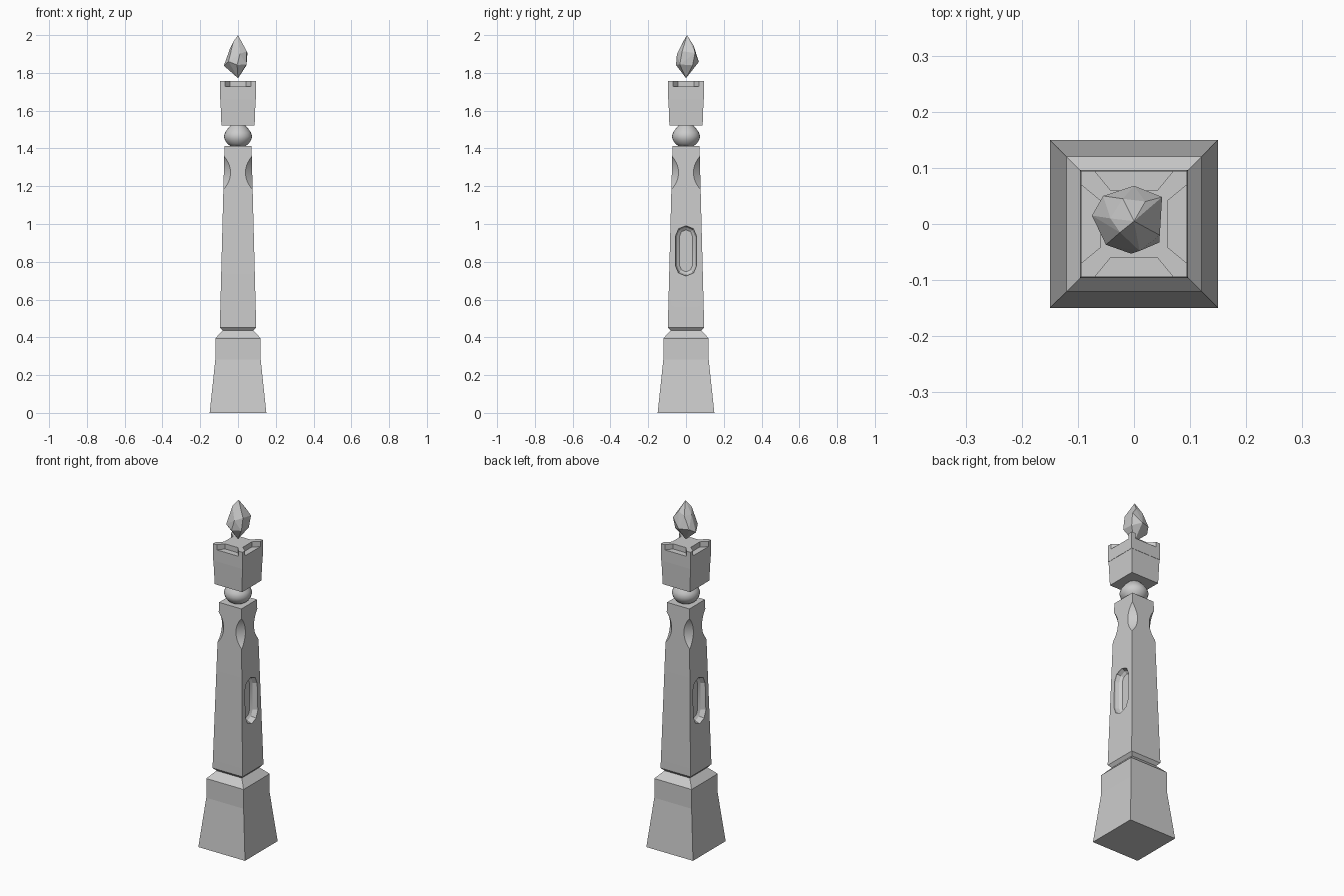
import bpy, bmesh, math
from mathutils import Vector, Matrix

if "Cube" in bpy.data.objects:
    bpy.data.objects.remove(bpy.data.objects["Cube"])


def add_object(name, bm):
    bmesh.ops.recalc_face_normals(bm, faces=bm.faces[:])
    me = bpy.data.meshes.new(name)
    bm.to_mesh(me)
    bm.free()
    ob = bpy.data.objects.new(name, me)
    bpy.context.collection.objects.link(ob)
    return ob


def loft(name, rings):
    """Skin a stack of equal-length point rings and cap both ends."""
    bm = bmesh.new()
    vs = [[bm.verts.new(p) for p in r] for r in rings]
    n = len(vs[0])
    for a, b in zip(vs, vs[1:]):
        for i in range(n):
            bm.faces.new((a[i], a[(i + 1) % n], b[(i + 1) % n], b[i]))
    bm.faces.new(vs[0])
    bm.faces.new(vs[-1])
    return add_object(name, bm)


def square_stack(name, profile):
    return loft(name, [[(sx * h, sy * h, z) for sx, sy in
                        ((-1, -1), (1, -1), (1, 1), (-1, 1))] for h, z in profile])


def cut(target, cutter):
    mod = target.modifiers.new("cut", 'BOOLEAN')
    mod.operation = 'DIFFERENCE'
    mod.solver = 'EXACT'
    mod.object = cutter
    bpy.context.view_layer.objects.active = target
    bpy.ops.object.modifier_apply(modifier=mod.name)
    bpy.data.objects.remove(cutter)


def smooth(ob, angle):
    bpy.ops.object.select_all(action='DESELECT')
    ob.select_set(True)
    bpy.context.view_layer.objects.active = ob
    bpy.ops.object.shade_smooth_by_angle(angle=math.radians(angle))


# Plinth
square_stack("plinth", [(0.15, 0), (0.12, 0.283), (0.12, 0.395), (0.08, 0.437)])

# Tapered shaft
shaft = square_stack("shaft", [(0.08, 0.435), (0.096, 0.453), (0.096, 0.465), (0.0715, 1.413)])

# Rounded slots in the two side faces
for side in (-1, 1):
    rings = []
    for x, w in ((0.12, 0.058), (0.078, 0.056), (0.06, 0.048), (0.05, 0.034)):
        ring = []
        for end in (0, 1):
            for k in range(5):
                a = math.pi * (end + k / 4)
                dz = 0.077 if end == 0 else -0.077
                ring.append((side * x, w * math.cos(a), 0.858 + dz + w * math.sin(a)))
        rings.append(ring)
    cut(shaft, loft("slot_cutter", rings))

# Scooped corners near the top of the shaft
R = 0.165
for k in range(4):
    a = math.pi / 4 + k * math.pi / 2
    d = Vector((math.cos(a), math.sin(a), 0))
    bm = bmesh.new()
    bmesh.ops.create_cone(bm, cap_ends=True, segments=64, radius1=R, radius2=R, depth=0.3,
                          matrix=Matrix.Translation(d * (0.081 + R) + Vector((0, 0, 1.275)))
                          @ Matrix.Rotation(a, 4, 'Z') @ Matrix.Rotation(math.pi / 2, 4, 'X'))
    cut(shaft, add_object("corner_cutter", bm))
smooth(shaft, 15)

# Round collar
profile = [(0.038, 1.411), (0.056, 1.424), (0.069, 1.443), (0.075, 1.463),
           (0.069, 1.484), (0.054, 1.505), (0.035, 1.524)]
collar = loft("collar", [[(r * math.cos(t * math.pi / 12), r * math.sin(t * math.pi / 12), z)
                          for t in range(24)] for r, z in profile])
smooth(collar, 40)

# Head block with upper band
square_stack("head_block", [(0.088, 1.521), (0.093, 1.66)])
square_stack("head_band", [(0.0945, 1.66), (0.0945, 1.727)])

# Raised top plate and diagonal corner ridges
square_stack("top_plate", [(0.06, 1.725), (0.06, 1.757)])
for sx in (-1, 1):
    for sy in (-1, 1):
        outline = [(0.04, 0.058), (0.07, 0.0945), (0.0945, 0.0945), (0.0945, 0.07), (0.058, 0.04)]
        loft("corner_ridge", [[(sx * x, sy * y, z) for x, y in outline] for z in (1.726, 1.757)])

# Floating faceted crystal
points = [(0, 0, 1.772), (0, 0.005, 2.0),
          (-0.075, 0.015, 1.838), (-0.055, 0.05, 1.86), (0, 0.068, 1.858),
          (0.05, 0.048, 1.905), (0.045, 0.035, 1.84), (0.045, -0.033, 1.845),
          (-0.005, -0.053, 1.842), (-0.05, -0.037, 1.86), (0.01, -0.048, 1.9),
          (0.046, -0.02, 1.915), (-0.042, 0.01, 1.93), (-0.02, 0.045, 1.93),
          (0.02, 0.04, 1.945), (-0.025, -0.015, 1.965)]
bm = bmesh.new()
for p in points:
    bm.verts.new(p)
bmesh.ops.convex_hull(bm, input=bm.verts[:])
add_object("crystal", bm)
